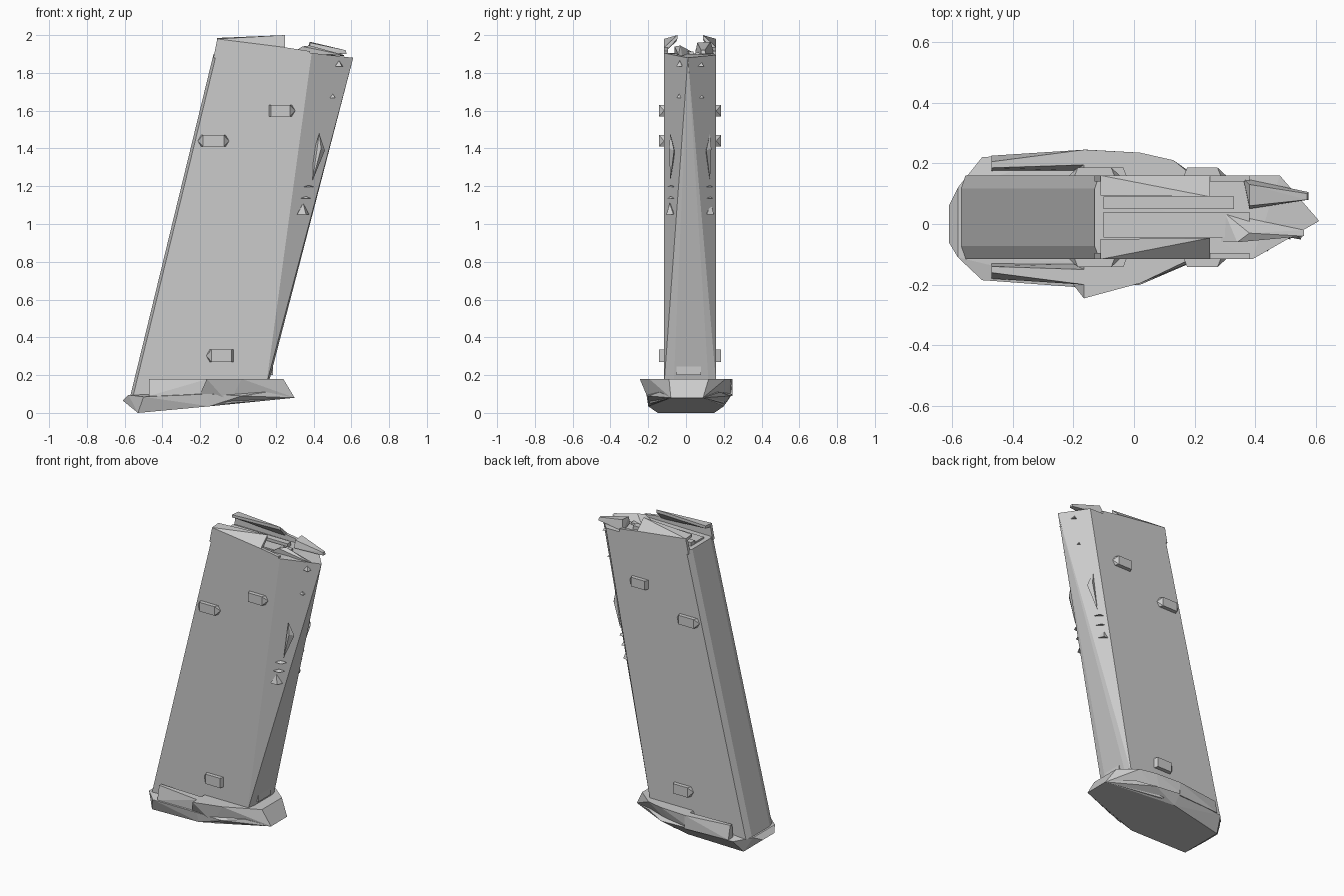
import bpy, bmesh

YC = 0.022   # centre plane of the tube
HW = 0.138   # half width of the tube


def hull(name, pts):
    """Flat-faced convex part from a few corner points."""
    me = bpy.data.meshes.new(name)
    bm = bmesh.new()
    vs = [bm.verts.new(p) for p in pts]
    res = bmesh.ops.convex_hull(bm, input=vs)
    loose = [v for v in bm.verts if not v.link_faces]
    bmesh.ops.delete(bm, geom=loose, context='VERTS')
    bmesh.ops.recalc_face_normals(bm, faces=bm.faces)
    bm.to_mesh(me)
    bm.free()
    ob = bpy.data.objects.new(name, me)
    bpy.context.collection.objects.link(ob)
    return ob


def both(name, pts):
    """Part and its mirror across the tube centre; y is measured from the centre."""
    for tag, s in (("near", -1), ("far", 1)):
        hull(f"{name}_{tag}", [(x, YC + s * y, z) for x, y, z in pts])


def box(x0, x1, y0, y1, z0, z1):
    return [(x, y, z) for x in (x0, x1) for y in (y0, y1) for z in (z0, z1)]


def back_x(z):
    return -0.57 + (z - 0.09) * 0.2434


# Leaning tube with chamfered back and a front that narrows to a point
body = []
for z in (0.09, 1.90):
    for s in (-1, 1):
        body += [(back_x(z), YC + s * 0.095, z), (back_x(z) + 0.015, YC + s * HW, z)]
body += [(0.15, YC - HW, 0.15), (0.39, YC - HW, 1.905),
         (0.15, YC + HW, 0.15), (0.48, YC + HW, 1.895),
         (0.16, -0.065, 0.15), (0.16, 0.12, 0.15), (0.61, 0.01, 1.88)]
hull("tube", body)

# Feed lips: side walls, inward sloping tops and low front rails
both("lip_wall", [(-0.13, HW, 1.88), (-0.11, HW, 1.98), (-0.13, HW - 0.02, 1.88),
                  (-0.11, HW - 0.02, 1.98), (0.25, HW, 1.88), (0.25, HW, 1.935),
                  (0.25, HW - 0.02, 1.88), (0.25, HW - 0.02, 1.935)])
both("lip_top", [(-0.11, HW, 1.98), (-0.11, HW - 0.015, 1.96), (-0.11, 0.072, 1.985),
                 (-0.11, 0.072, 1.968), (0.25, HW, 1.935), (0.25, HW - 0.015, 1.92),
                 (0.25, 0.068, 2.0), (0.25, 0.068, 1.98)])
both("lip_rail", [(0.25, HW, 1.89), (0.25, HW, 1.935), (0.25, HW - 0.02, 1.89),
                  (0.25, HW - 0.02, 1.935), (0.38, HW, 1.89), (0.38, HW, 1.915),
                  (0.38, HW - 0.02, 1.89), (0.38, HW - 0.02, 1.915)])

# Follower floor and its front ramps
hull("follower", box(-0.10, 0.38, -0.045, 0.04, 1.88, 1.912))
hull("follower_rib", box(-0.10, 0.33, 0.05, 0.09, 1.88, 1.925))
hull("ramp_far", [(0.36, 0.15, 1.90), (0.38, 0.05, 1.91), (0.38, 0.13, 1.965),
                  (0.38, 0.06, 1.96), (0.575, 0.08, 1.90), (0.575, 0.105, 1.90),
                  (0.57, 0.08, 1.92), (0.57, 0.10, 1.92)])
hull("ramp_near", [(0.28, -0.06, 1.90), (0.34, -0.06, 1.94), (0.30, 0.035, 1.91),
                   (0.38, -0.03, 1.945), (0.56, -0.04, 1.895), (0.56, -0.02, 1.89)])

# Raised side nubs, some with pointed ends
for i, (x0, x1, z0, z1, left, right) in enumerate([
        (-0.195, -0.065, 1.41, 1.47, 1, 1),
        (0.165, 0.285, 1.57, 1.63, 0, 1),
        (-0.15, -0.025, 0.27, 0.335, 1, 0)]):
    out, zm = HW + 0.026, (z0 + z1) / 2
    pts = box(x0, x1, HW - 0.01, HW, z0, z1)
    pts += [(x, out, z) for x in (x0 + 0.01, x1 - 0.01) for z in (z0, z1)]
    if left:
        pts.append((x0 - 0.018, HW, zm))
    if right:
        pts.append((x1 + 0.018, HW, zm))
    both(f"side_nub_{i}", pts)

# Small spurs on the angled front faces: x, offset from centre, z, half length, half height
for i, (x, y, z, dx, dz) in enumerate([
        (0.535, 0.055, 1.85, 0.02, 0.015), (0.50, 0.055, 1.68, 0.015, 0.012),
        (0.345, 0.108, 1.08, 0.032, 0.03), (0.36, 0.105, 1.14, 0.03, 0.006),
        (0.375, 0.105, 1.20, 0.03, 0.005)]):
    both(f"front_spur_{i}", [(x - dx, y + dx * 0.6, z - dz), (x + dx, y - dx * 0.6, z - dz),
                             (x, y, z + dz), (x + 0.015, y + 0.018, z - dz),
                             (x - 0.02, y - 0.03, z)])
both("front_ridge", [(0.43, 0.105, 1.48), (0.395, 0.105, 1.23), (0.46, 0.085, 1.39),
                     (0.44, 0.112, 1.40), (0.40, 0.08, 1.38)])
hull("front_tab", box(0.15, 0.185, -0.05, 0.08, 0.20, 0.26))

# Base plate with tilted underside
hull("base_plate", [
    (-0.53, -0.15, 0.0), (-0.53, 0.15, 0.0), (-0.15, -0.2, 0.035), (-0.15, 0.2, 0.035),
    (0.30, -0.08, 0.08), (0.30, 0.09, 0.08),
    (-0.61, -0.06, 0.065), (-0.61, 0.06, 0.065), (-0.58, -0.11, 0.095), (-0.58, 0.12, 0.095),
    (-0.50, -0.185, 0.085), (-0.50, 0.22, 0.085), (-0.16, -0.21, 0.10), (-0.16, 0.245, 0.10),
    (0.02, -0.20, 0.09), (0.02, 0.235, 0.09), (0.15, -0.14, 0.11), (0.15, 0.18, 0.11)])

# Raised front block and side panels of the base
hull("base_front_block", [
    (-0.20, -0.20, 0.10), (-0.20, 0.24, 0.10), (-0.165, -0.245, 0.18), (-0.165, 0.245, 0.18),
    (0.02, -0.195, 0.18), (0.02, 0.235, 0.18), (0.13, -0.14, 0.18), (0.13, 0.21, 0.18),
    (0.24, -0.09, 0.18), (0.24, 0.12, 0.18), (0.30, -0.08, 0.08), (0.30, 0.09, 0.08),
    (-0.05, -0.19, 0.05), (-0.05, 0.20, 0.05)])
for tag, s, y in (("near", -1, 0.18), ("far", 1, 0.225)):
    hull(f"base_panel_{tag}", [
        (-0.47, s * y, 0.09), (-0.47, s * (y - 0.02), 0.18), (-0.47, s * (y - 0.05), 0.09),
        (-0.47, s * (y - 0.04), 0.18), (-0.16, s * (y + 0.02), 0.09), (-0.16, s * (y + 0.02), 0.18),
        (-0.16, s * (y - 0.05), 0.09), (-0.16, s * (y - 0.03), 0.18)])
